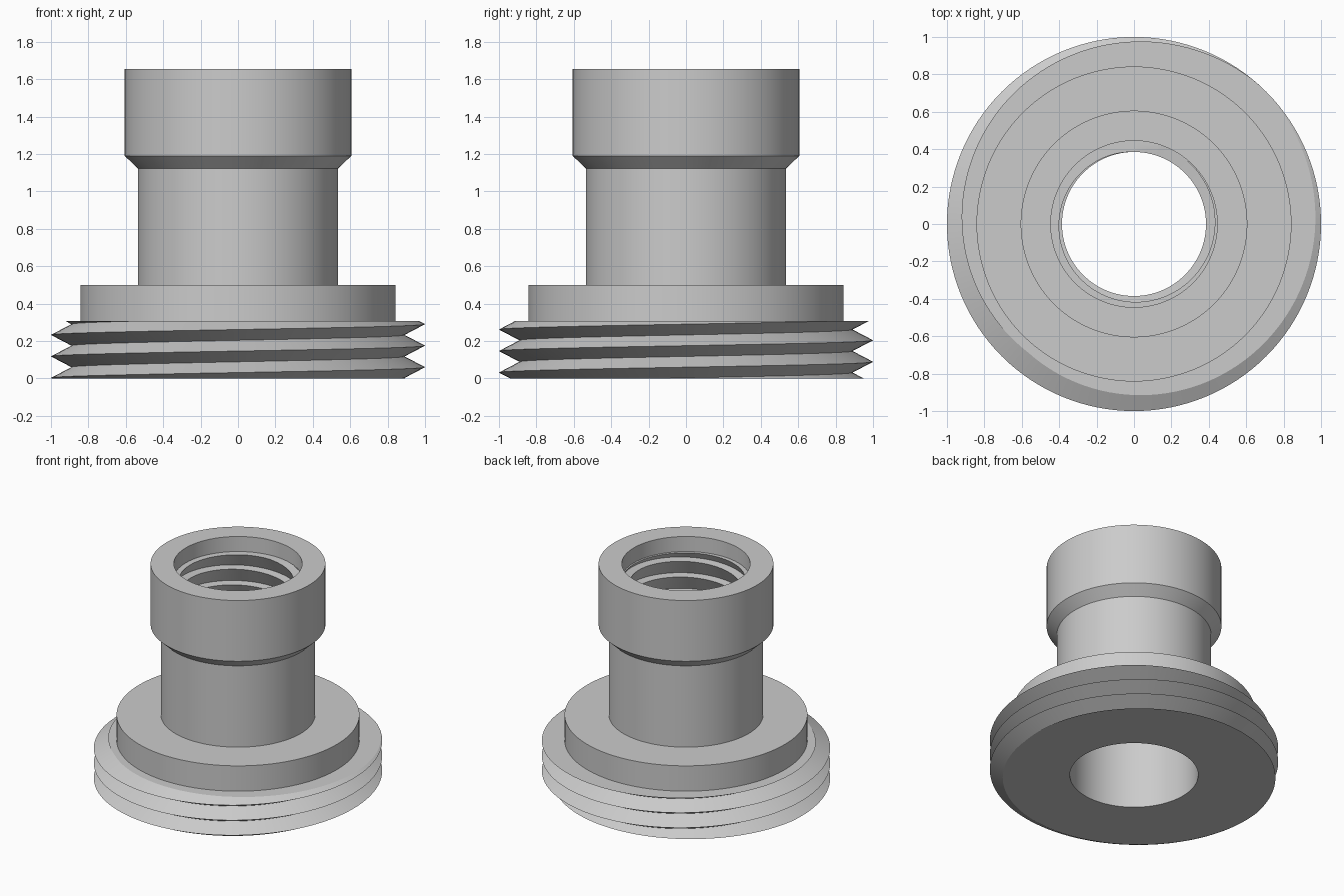
import bpy, bmesh
from math import cos, sin, tau, floor, ceil

cube = bpy.data.objects.get("Cube")
if cube:
    bpy.data.objects.remove(cube, do_unlink=True)

SEGMENTS = 128
BORE = 0.445


def thread(low, high, start, pitch, keys, turn):
    """Radius/height points of a helical thread, clipped between two heights."""
    first = floor((low - start) / pitch) - 2
    last = ceil((high - start) / pitch) + 1
    raw = [(r, start + pitch * (i + u + turn))
           for i in range(first, last) for u, r in keys]

    def radius_at(z):
        for (r0, z0), (r1, z1) in zip(raw, raw[1:]):
            if z0 <= z <= z1:
                return r0 + (r1 - r0) * (z - z0) / (z1 - z0)
        return raw[0][0]

    return [(radius_at(low), low) if z < low else
            (radius_at(high), high) if z > high else (r, z)
            for r, z in raw]


def section(turn):
    """Closed wall section of the adapter at a given fraction of a turn."""
    outer = thread(0, 0.306, 0.06, 0.115, [(0, 1.0), (0.5, 0.89)], turn)
    inner = thread(1.1, 1.54, 1.396, 0.12, [(0, BORE), (0.95, 0.385)], turn)
    body = [(0.842, 0.306), (0.842, 0.5), (0.535, 0.5), (0.535, 1.122),
            (0.606, 1.19), (0.606, 1.655), (BORE, 1.655), (BORE, 1.54)]
    return [(BORE, 0)] + outer + body + inner[::-1] + [(BORE, 1.1)]


# Sweep the section around the axis
bm = bmesh.new()
columns = []
for s in range(SEGMENTS + 1):
    a = tau * s / SEGMENTS
    columns.append([bm.verts.new((r * cos(a), r * sin(a), z))
                    for r, z in section(s / SEGMENTS)])
for c0, c1 in zip(columns, columns[1:]):
    n = len(c0)
    for k in range(n):
        j = (k + 1) % n
        bm.faces.new((c0[k], c1[k], c1[j], c0[j]))

# Close the seam and drop the collapsed faces
bmesh.ops.remove_doubles(bm, verts=bm.verts, dist=0.0002)
bmesh.ops.dissolve_degenerate(bm, dist=0.0001, edges=bm.edges)
bmesh.ops.recalc_face_normals(bm, faces=bm.faces)
mesh = bpy.data.meshes.new("threaded_adapter")
bm.to_mesh(mesh)
bm.free()
adapter = bpy.data.objects.new("threaded_adapter", mesh)
bpy.context.collection.objects.link(adapter)

# Plain grey metal
grey = bpy.data.materials.new("plain_grey")
grey.use_nodes = True
colour = (0.6, 0.6, 0.6, 1)
grey.diffuse_color = colour
grey.node_tree.nodes["Principled BSDF"].inputs["Base Color"].default_value = colour
mesh.materials.append(grey)

# Smooth walls with crisp edges
bpy.ops.object.select_all(action='DESELECT')
adapter.select_set(True)
bpy.context.view_layer.objects.active = adapter
bpy.ops.object.shade_smooth_by_angle(angle=0.45)
